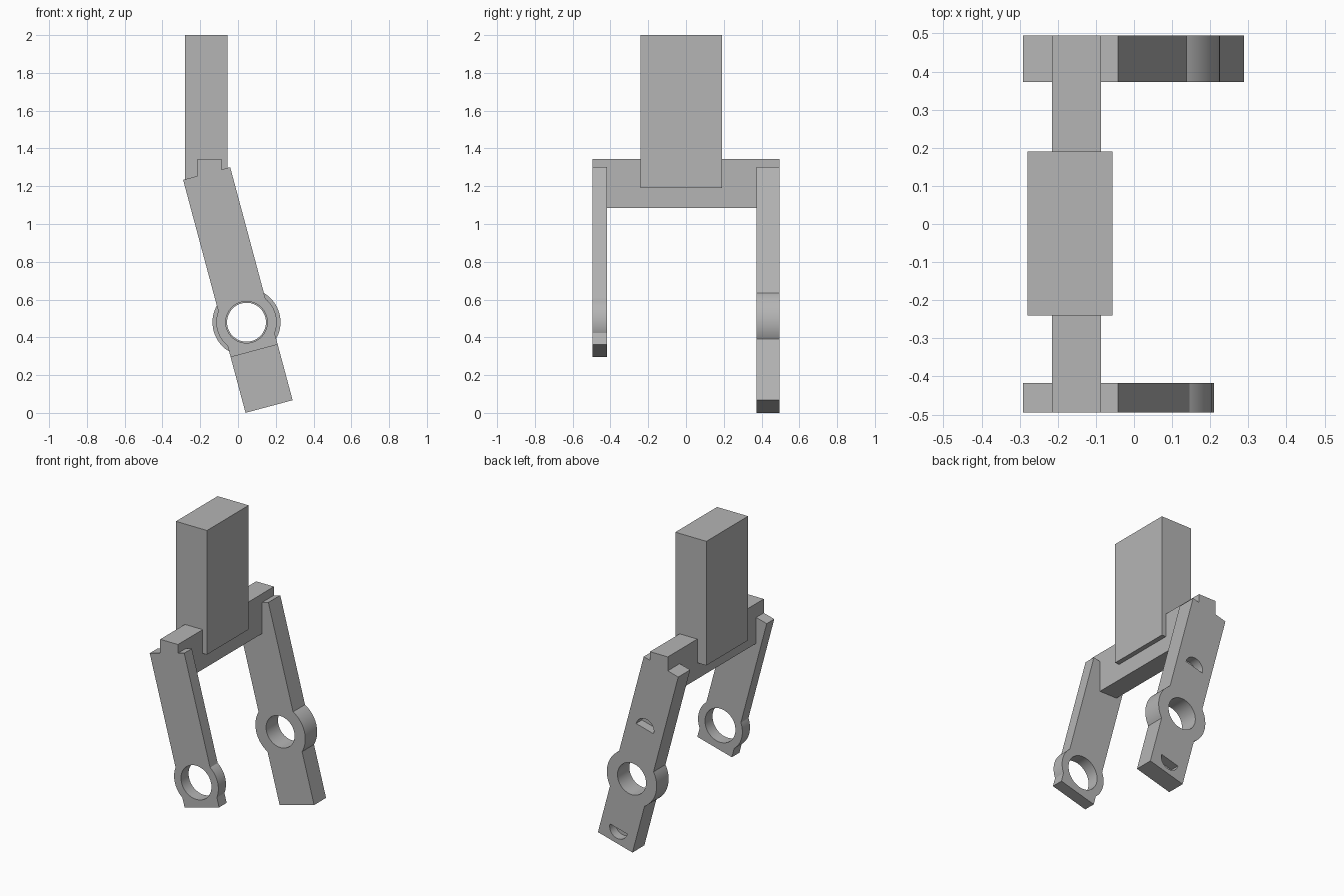
import bpy, bmesh
from math import cos, sin, acos, pi, radians

if "Cube" in bpy.data.objects:
    bpy.data.objects.remove(bpy.data.objects["Cube"])

grey = bpy.data.materials.new("plain grey")
grey.use_nodes = True
colour = (0.46, 0.46, 0.46, 1)
grey.diffuse_color = colour
grey.node_tree.nodes["Principled BSDF"].inputs["Base Color"].default_value = colour

TILT = radians(15)
PIVOT_X, PIVOT_Z = 0.045, 0.48
HALF = 0.129          # half width of a leg
TOP = 0.815           # pivot to upper end of a leg


def prism(name, outline, y0, y1):
    """Extrude an x-z outline from y0 to y1."""
    bm = bmesh.new()
    face = bm.faces.new([bm.verts.new((x, y0, z)) for x, z in outline])
    new = bmesh.ops.extrude_face_region(bm, geom=[face])["geom"]
    verts = [v for v in new if isinstance(v, bmesh.types.BMVert)]
    bmesh.ops.translate(bm, verts=verts, vec=(0, y1 - y0, 0))
    bmesh.ops.recalc_face_normals(bm, faces=bm.faces)
    mesh = bpy.data.meshes.new(name)
    bm.to_mesh(mesh)
    bm.free()
    mesh.materials.append(grey)
    obj = bpy.data.objects.new(name, mesh)
    bpy.context.collection.objects.link(obj)
    return obj


def box(name, x0, x1, y0, y1, z0, z1):
    return prism(name, [(x0, z0), (x1, z0), (x1, z1), (x0, z1)], y0, y1)


def arc(radius, start, end, steps, centre_v=0):
    angles = [start + (end - start) * i / steps for i in range(steps + 1)]
    return [(radius * cos(a), centre_v + radius * sin(a)) for a in angles]


def tilted(points):
    """Leg coordinates (across, along) to world x-z."""
    c, s = cos(TILT), sin(TILT)
    return [(PIVOT_X + u * c - v * s, PIVOT_Z + u * s + v * c) for u, v in points]


def cut(obj, cutter):
    cutter.hide_render = True
    mod = obj.modifiers.new("cut", "BOOLEAN")
    mod.operation, mod.solver, mod.object = "DIFFERENCE", "EXACT", cutter
    bpy.context.view_layer.objects.active = obj
    bpy.ops.object.modifier_apply(modifier=mod.name)
    bpy.data.objects.remove(cutter)


def leg(name, y0, y1, bottom, boss, hole, pockets=False):
    # Plank with a round boss bulging from both sides
    a = acos(HALF / boss)
    side = [(HALF, -bottom)] + arc(boss, -a, a, 24) + [(HALF, TOP)]
    outline = side + [(-u, v) for u, v in reversed(side)]
    obj = prism(name, tilted(outline), y0, y1)
    # Pivot hole
    ring = arc(hole, 0, 2 * pi, 64)[:-1]
    cut(obj, prism("hole_cutter", tilted(ring), y0 - 0.1, y1 + 0.1))
    # Half-round pockets in the outer face
    if pockets:
        for sign in (1, -1):
            half = arc(0.065, 0, sign * pi, 24, sign * 0.365)
            cut(obj, prism("pocket_cutter", tilted(half), y1 - 0.06, y1 + 0.1))
    bpy.ops.object.select_all(action="DESELECT")
    obj.select_set(True)
    bpy.context.view_layer.objects.active = obj
    bpy.ops.object.shade_smooth_by_angle(angle=radians(25))


# Upright block and the bar through its foot
box("upright_block", -0.28, -0.056, -0.24, 0.19, 1.19, 2)
box("cross_bar", -0.215, -0.087, -0.495, 0.495, 1.085, 1.345)

# Short thin front leg, long thick back leg
leg("front_leg", -0.495, -0.417, 0.157, 0.16, 0.11)
leg("back_leg", 0.372, 0.495, 0.462, 0.18, 0.103, pockets=True)
